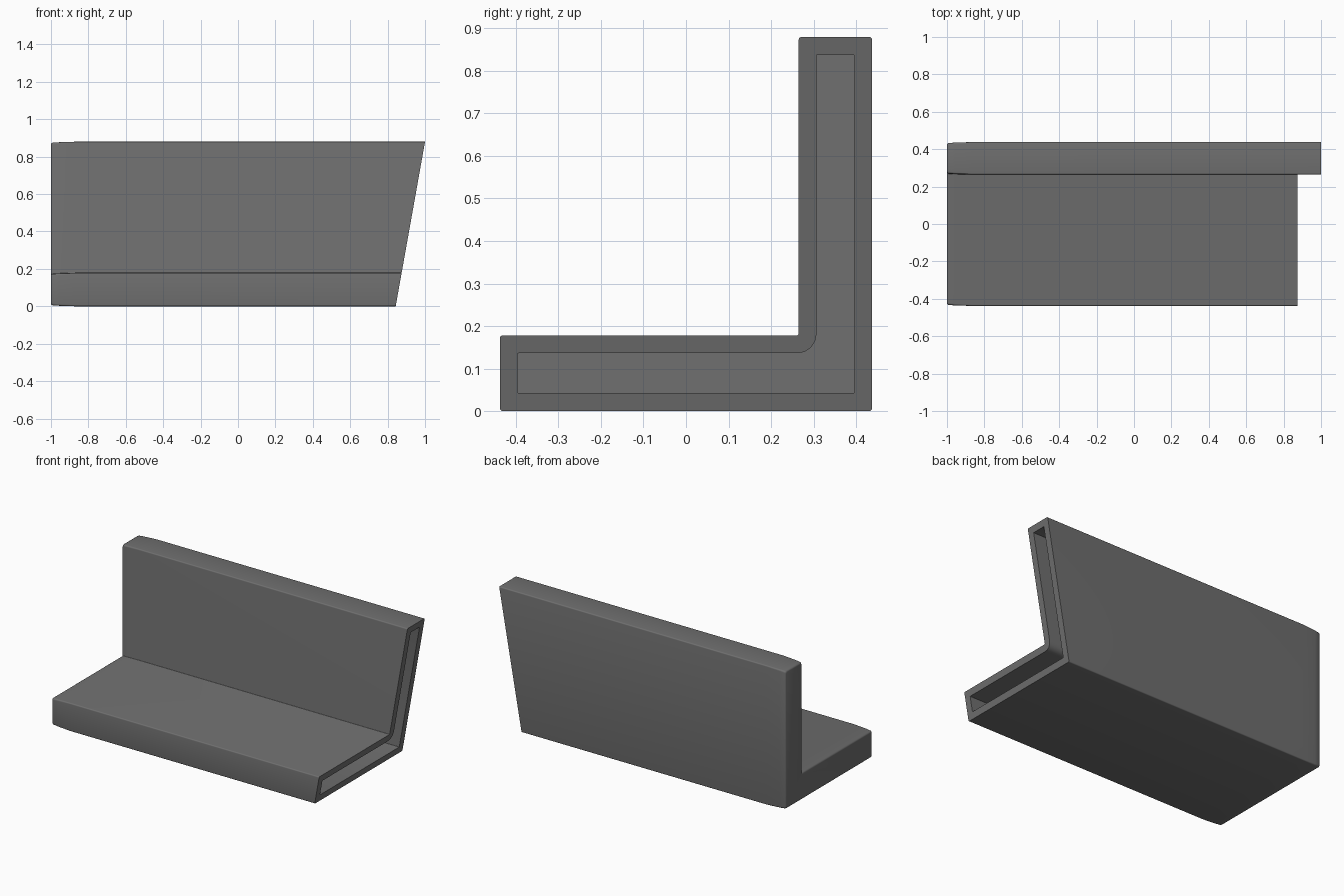
import bpy, bmesh, math
from mathutils import Vector

if "Cube" in bpy.data.objects:
    bpy.data.objects.remove(bpy.data.objects["Cube"])

HALF, TOP, STEP_Y, STEP_Z = 0.438, 0.88, 0.265, 0.178
WALL, SEGS = 0.042, 4


def l_profile(d, r_out, r_in):
    """L-shaped outline inset by d, with filleted corners, as (y, z) points."""
    c = [(-HALF + d, d), (HALF - d, d), (HALF - d, TOP - d),
         (STEP_Y + d, TOP - d), (STEP_Y + d, STEP_Z - d), (-HALF + d, STEP_Z - d)]
    c = [Vector(p) for p in c]
    pts = []
    for i, p in enumerate(c):
        u = (c[i - 1] - p).normalized()
        v = (c[(i + 1) % 6] - p).normalized()
        r = r_in if i == 4 else r_out
        center = p + r * (u + v)
        for k in range(SEGS + 1):
            t = math.pi / 2 * k / SEGS
            pts.append(center - r * (v * math.cos(t) + u * math.sin(t)))
    return pts


def slant(z):
    return 0.843 + (1.0 - 0.843) * z / TOP


bm = bmesh.new()


def ring(profile, x=None):
    return [bm.verts.new((slant(p.y) if x is None else x, p.x, p.y)) for p in profile]


# Outer skin from the softened closed end to the slanted mouth, then the cavity back in
rings = [
    ring(l_profile(0.013, 0.010, 0.004), -1.0),
    ring(l_profile(0.008, 0.011, 0.004), -0.9975),
    ring(l_profile(0.005, 0.011, 0.004), -0.992),
    ring(l_profile(0.003, 0.009, 0.004), -0.96),
    ring(l_profile(0.0, 0.007, 0.004), -0.87),
    ring(l_profile(0.0, 0.007, 0.004)),
    ring(l_profile(WALL, 0.002, 0.045)),
    ring(l_profile(WALL, 0.002, 0.045), -1.0 + WALL),
]
n = len(rings[0])
for a, b in zip(rings, rings[1:]):
    for i in range(n):
        j = (i + 1) % n
        bm.faces.new((a[i], a[j], b[j], b[i]))

# End wall, outside and inside
bm.faces.new(rings[0])
bm.faces.new(rings[-1])
bmesh.ops.recalc_face_normals(bm, faces=bm.faces)

mesh = bpy.data.meshes.new("hollow_angle_shell")
bm.to_mesh(mesh)
bm.free()
shell = bpy.data.objects.new("hollow_angle_shell", mesh)
bpy.context.collection.objects.link(shell)

# Dark grey finish
dark = bpy.data.materials.new("dark_grey")
dark.diffuse_color = (0.16, 0.16, 0.16, 1.0)
dark.use_nodes = True
dark.node_tree.nodes["Principled BSDF"].inputs["Base Color"].default_value = dark.diffuse_color
mesh.materials.append(dark)

bpy.context.view_layer.objects.active = shell
shell.select_set(True)
bpy.ops.object.shade_smooth_by_angle(angle=math.radians(35))
